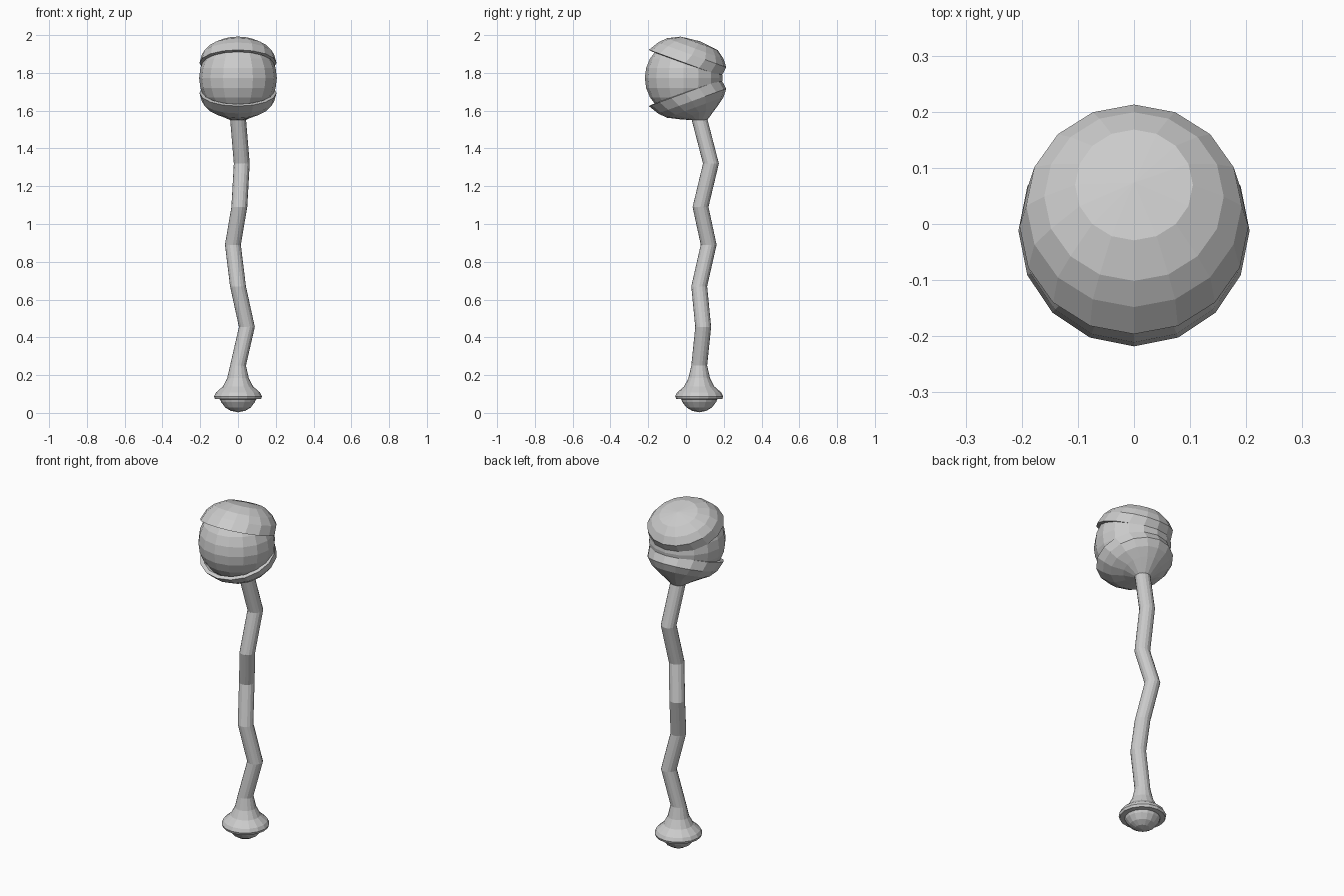
import bpy, bmesh, math
from mathutils import Vector

if "Cube" in bpy.data.objects:
    bpy.data.objects.remove(bpy.data.objects["Cube"])

SIDES = 16
EYE = Vector((0, -0.012, 1.773))


def loft(name, rings, cap_start=None, cap_end=None):
    """Skin a list of rings; caps may be a pole point."""
    bm = bmesh.new()
    rows = [[bm.verts.new(p) for p in ring] for ring in rings]
    for a, b in zip(rows, rows[1:]):
        for i in range(SIDES):
            j = (i + 1) % SIDES
            bm.faces.new((a[i], a[j], b[j], b[i]))
    for row, pole in ((rows[0], cap_start), (rows[-1], cap_end)):
        if pole is not None:
            v = bm.verts.new(pole)
            for i in range(SIDES):
                bm.faces.new((row[i], row[(i + 1) % SIDES], v))
    bmesh.ops.recalc_face_normals(bm, faces=bm.faces)
    mesh = bpy.data.meshes.new(name)
    bm.to_mesh(mesh)
    bm.free()
    obj = bpy.data.objects.new(name, mesh)
    bpy.context.collection.objects.link(obj)
    return obj


def circle(center, r, back=Vector((0, 1, 0))):
    """Ring with one vertex pointing along the back direction."""
    return [Vector(center) + Vector((1, 0, 0)) * r * math.sin(2 * math.pi * i / SIDES)
            + back * r * math.cos(2 * math.pi * i / SIDES) for i in range(SIDES)]


# Eyeball
bpy.ops.mesh.primitive_uv_sphere_add(segments=16, ring_count=12, radius=0.206, location=EYE)
bpy.context.object.name = "eyeball"

# Eyelids: tilted caps, open at the front and meeting at the back
tilt = math.radians(20)
# (radius, height along lid axis, shift toward the back)
lid_profile = [(0.186, 0.074, -0.015), (0.204, 0.077, -0.02), (0.192, 0.13, 0),
               (0.16, 0.167, 0.004), (0.105, 0.2, 0.014)]


def lid_rings(side):
    axis = Vector((0, math.sin(tilt), side * math.cos(tilt)))
    back = Vector((0, math.cos(tilt), -side * math.sin(tilt)))
    rings = [circle(EYE + axis * h + back * s, r, back) for r, h, s in lid_profile]
    return rings, EYE + axis * 0.212 + back * 0.014


rings, pole = lid_rings(1)
loft("upper_eyelid", rings, cap_end=pole)

rings, _ = lid_rings(-1)
loft("lower_eyelid", rings + [circle((0, 0.07, 1.55), 0.042)])

# Crooked stalk
path = [(0, 0.07, 1.56), (0.02, 0.132, 1.32), (0.007, 0.077, 1.09), (-0.027, 0.12, 0.89),
        (0, 0.07, 0.67), (0.047, 0.091, 0.455), (0, 0.07, 0.25)]
loft("stalk", [circle(p, 0.042) for p in path])

# Flared foot with a rounded underside
foot = [(0.042, 0.25), (0.057, 0.185), (0.08, 0.14), (0.117, 0.108), (0.127, 0.088),
        (0.122, 0.074), (0.095, 0.072), (0.09, 0.058), (0.068, 0.029), (0.038, 0.011)]
loft("foot", [circle((0, 0.07, z), r) for r, z in foot], cap_end=(0, 0.07, 0.003))
